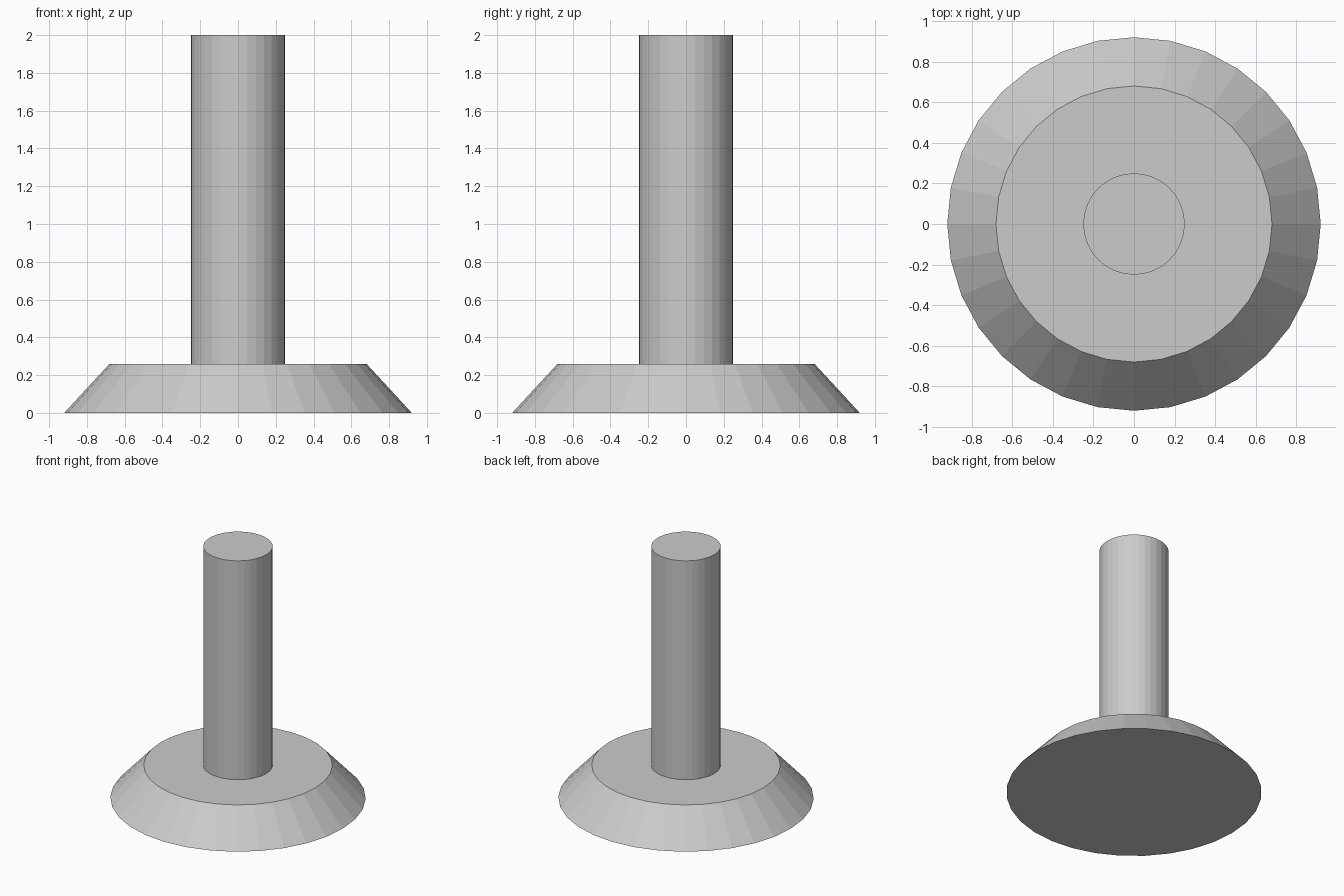
import bpy

# Remove the default cube
cube = bpy.data.objects.get("Cube")
if cube:
    bpy.data.objects.remove(cube, do_unlink=True)

SIDES = 32
BASE_TOP = 0.26
HEIGHT = 2.0

# Single light grey material
grey = bpy.data.materials.new("light_grey")
grey.use_nodes = True
colour = (0.6, 0.6, 0.6, 1.0)
grey.diffuse_color = colour
grey.node_tree.nodes["Principled BSDF"].inputs["Base Color"].default_value = colour


def frustum(name, bottom_radius, top_radius, z_low, z_high):
    """Flat-faced round solid standing between two heights."""
    bpy.ops.mesh.primitive_cone_add(
        vertices=SIDES, radius1=bottom_radius, radius2=top_radius,
        depth=z_high - z_low, location=(0, 0, (z_low + z_high) / 2))
    part = bpy.context.object
    part.name = part.data.name = name
    part.data.materials.append(grey)
    return part


# Sloped foot and the post standing on it
frustum("base", 0.92, 0.68, 0, BASE_TOP)
frustum("post", 0.25, 0.25, BASE_TOP, HEIGHT)
